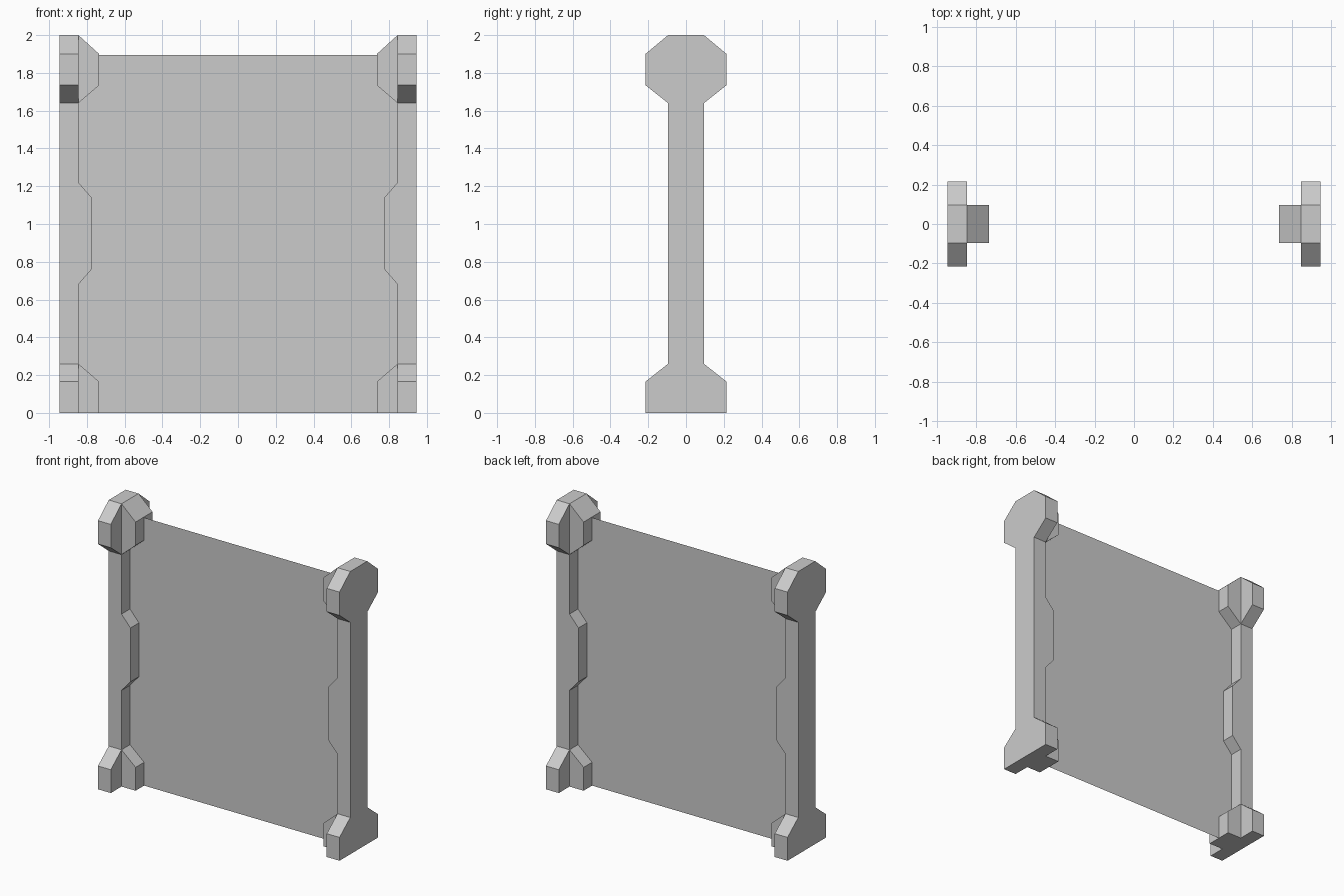
import bpy, bmesh

if "Cube" in bpy.data.objects:
    bpy.data.objects.remove(bpy.data.objects["Cube"])

OUT, INN, HALF = 0.945, 0.845, 0.095   # post outer x, post inner x, shaft half depth


def extrude(name, base, offset, mirror=True, open_back=False):
    """Extrude a planar outline along offset; optionally drop the side at x = INN."""
    bm = bmesh.new()
    face = bm.faces.new([bm.verts.new(p) for p in base])
    res = bmesh.ops.extrude_face_region(bm, geom=[face], use_keep_orig=True)
    verts = [g for g in res["geom"] if isinstance(g, bmesh.types.BMVert)]
    bmesh.ops.translate(bm, verts=verts, vec=offset)
    bmesh.ops.recalc_face_normals(bm, faces=bm.faces)
    if open_back:
        hidden = [f for f in bm.faces if all(abs(v.co.x - INN) < 1e-5 for v in f.verts)]
        bmesh.ops.delete(bm, geom=hidden, context="FACES_ONLY")
    me = bpy.data.meshes.new(name)
    bm.to_mesh(me)
    bm.free()
    ob = bpy.data.objects.new(name, me)
    bpy.context.collection.objects.link(ob)
    if mirror:
        # the mirror plane is the object's own origin at x = 0
        ob.modifiers.new("Mirror", "MIRROR").use_axis[0] = True
    return ob


# Side posts: dumbbell outline with flared foot and eight-sided head
half = [(0.215, 0), (0.215, 0.165), (HALF, 0.26), (HALF, 1.64),
        (0.215, 1.735), (0.215, 1.9), (HALF, 2.0)]
outline = half + [(-y, z) for y, z in reversed(half)]
extrude("side_posts", [(INN, y, z) for y, z in outline], (OUT - INN, 0, 0))

# Blocks on the inner side of each post
blocks = {
    "foot_blocks": [(INN, 0), (0.735, 0), (0.735, 0.165), (INN, 0.26)],
    "middle_blocks": [(INN, 0.68), (0.775, 0.76), (0.775, 1.14), (INN, 1.22)],
    "head_blocks": [(INN, 1.64), (0.735, 1.735), (0.735, 1.9), (INN, 2.0)],
}
for name, pts in blocks.items():
    extrude(name, [(x, -HALF, z) for x, z in pts], (0, 2 * HALF, 0), open_back=True)

# Thin sheet panel between the posts
me = bpy.data.meshes.new("panel")
me.from_pydata([(-INN, 0, 0), (INN, 0, 0), (INN, 0, 1.895), (-INN, 0, 1.895)],
               [], [(0, 1, 2, 3)])
bpy.context.collection.objects.link(bpy.data.objects.new("panel", me))
